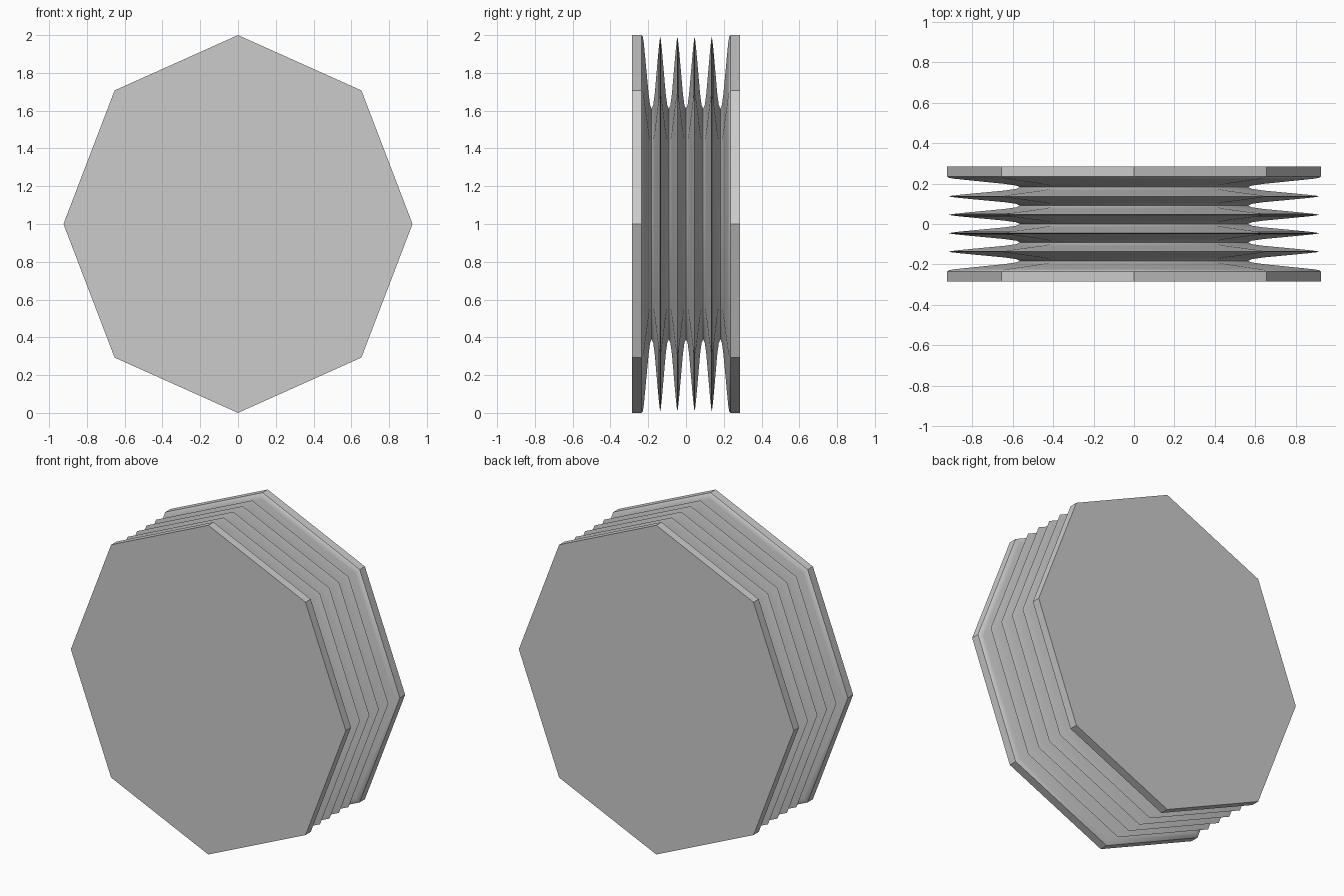
import bpy, bmesh, math

if "Cube" in bpy.data.objects:
    bpy.data.objects.remove(bpy.data.objects["Cube"])

SIDES, RX, RZ, CZ = 8, 0.924, 1.0, 1.0


def loft(name, profile):
    """Skin octagonal rings along y; profile holds (y, scale) pairs."""
    bm = bmesh.new()
    rings = []
    for y, s in profile:
        angles = [2 * math.pi * i / SIDES for i in range(SIDES)]
        rings.append([bm.verts.new((RX * s * math.cos(a), y, CZ + RZ * s * math.sin(a)))
                      for a in angles])
    for a, b in zip(rings, rings[1:]):
        for i in range(SIDES):
            j = (i + 1) % SIDES
            bm.faces.new((a[i], a[j], b[j], b[i]))
    bm.faces.new(rings[0])
    bm.faces.new(rings[-1])
    bmesh.ops.recalc_face_normals(bm, faces=bm.faces)
    mesh = bpy.data.meshes.new(name)
    bm.to_mesh(mesh)
    bm.free()
    obj = bpy.data.objects.new(name, mesh)
    bpy.context.collection.objects.link(obj)
    bpy.ops.object.select_all(action='DESELECT')
    obj.select_set(True)
    bpy.context.view_layer.objects.active = obj
    bpy.ops.object.shade_smooth_by_angle(angle=math.radians(35))
    return obj


# One slope of a fold: (distance from the ridge, scale)
slope = [(0.0, 0.99), (0.003, 0.975), (0.008, 0.93), (0.016, 0.84),
         (0.029, 0.69), (0.037, 0.63), (0.0455, 0.61)]

# End plate with a rounded lip, running down into the first valley
half = [(-0.285, 1.0), (-0.235, 1.0), (-0.229, 0.992), (-0.224, 0.965),
        (-0.215, 0.87), (-0.198, 0.69), (-0.190, 0.63), (-0.182, 0.61)]

# Two folds on each side of the centre valley
for ridge in (-0.1365, -0.0455):
    half += [(ridge - d, s) for d, s in reversed(slope[:-1])]
    half += [(ridge + d, s) for d, s in slope[1:]]

# Mirror the profile front to back
profile = half + [(-y, s) for y, s in reversed(half[:-1])]
loft("folded_bellows", profile)
